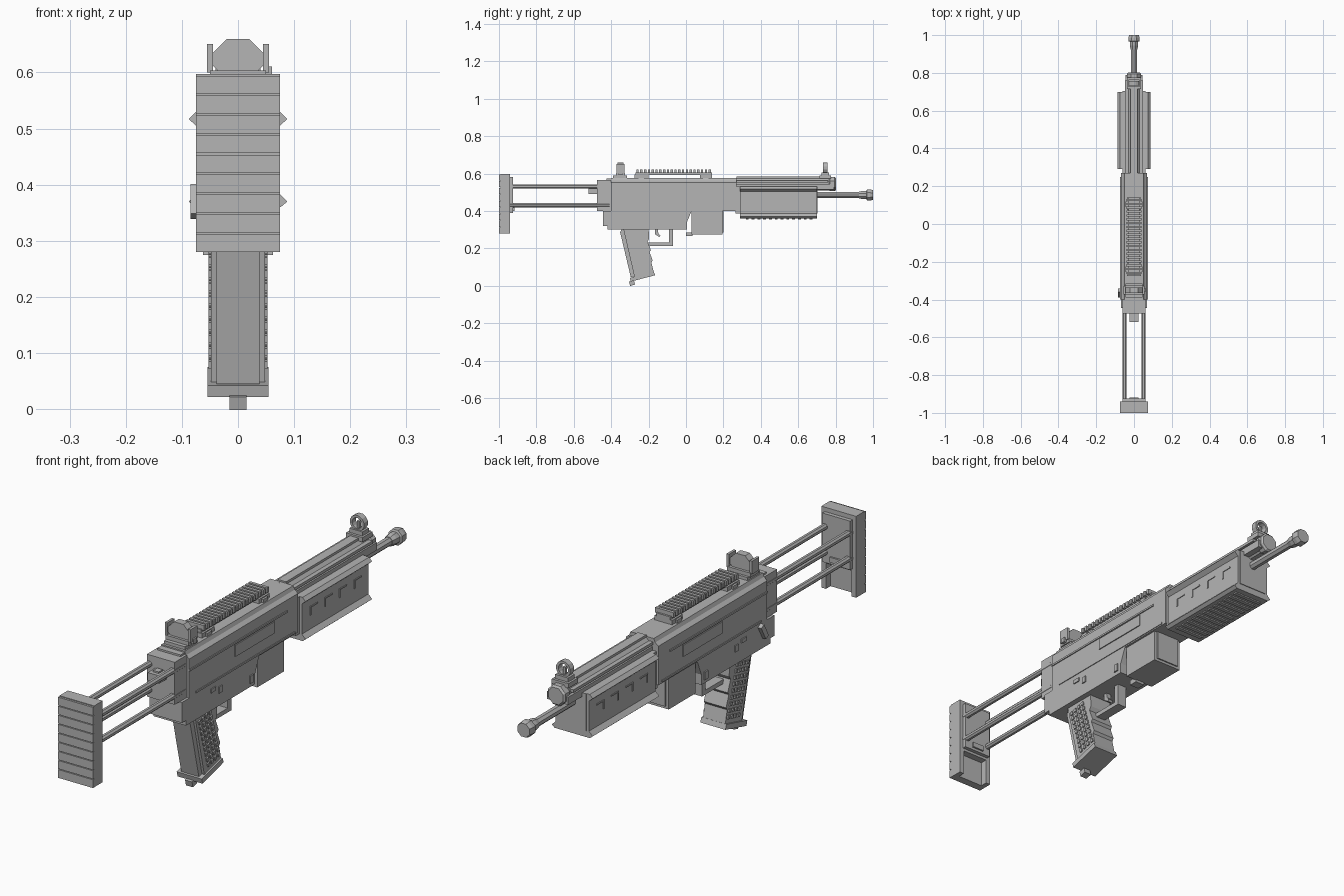
import bpy, bmesh, math
from mathutils import Vector, Matrix

grey = bpy.data.materials.new("grey")
grey.diffuse_color = (0.46, 0.46, 0.46, 1)


def finish(name, bm):
    bmesh.ops.recalc_face_normals(bm, faces=bm.faces)
    me = bpy.data.meshes.new(name)
    bm.to_mesh(me)
    bm.free()
    me.materials.append(grey)
    ob = bpy.data.objects.new(name, me)
    bpy.context.collection.objects.link(ob)
    return ob


def add_box(bm, x0, x1, y0, y1, z0, z1, rot=None):
    m = Matrix.Translation(((x0 + x1) / 2, (y0 + y1) / 2, (z0 + z1) / 2))
    if rot:
        m = m @ Matrix.Rotation(rot, 4, 'X')
    m = m @ Matrix.Diagonal((x1 - x0, y1 - y0, z1 - z0, 1))
    bmesh.ops.create_cube(bm, size=1, matrix=m)


def boxes(name, items):
    bm = bmesh.new()
    for it in items:
        add_box(bm, *it)
    return finish(name, bm)


def sides(*b):
    """Box on the +x side and its mirror image."""
    return [b, (-b[1], -b[0]) + b[2:]]


def prism(name, pts, a, b, axis):
    """Extrude a profile: axis 'X' takes (y, z), axis 'Y' takes (x, z)."""
    bm = bmesh.new()
    co = (lambda p, t: (t, p[0], p[1])) if axis == 'X' else (lambda p, t: (p[0], t, p[1]))
    lo = [bm.verts.new(co(p, a)) for p in pts]
    hi = [bm.verts.new(co(p, b)) for p in pts]
    bm.faces.new(lo)
    bm.faces.new(hi)
    n = len(pts)
    for i in range(n):
        j = (i + 1) % n
        bm.faces.new((lo[i], lo[j], hi[j], hi[i]))
    return finish(name, bm)


def lathe(name, x, z, rings, n):
    """Faceted bar along y from (y, radius) rings, flat side up."""
    bm = bmesh.new()
    loops = []
    for y, r in rings:
        ang = [2 * math.pi * (i + .5) / n for i in range(n)]
        loops.append([bm.verts.new((x + r * math.sin(a), y, z + r * math.cos(a))) for a in ang])
    for p, q in zip(loops, loops[1:]):
        for i in range(n):
            j = (i + 1) % n
            bm.faces.new((p[i], p[j], q[j], q[i]))
    bm.faces.new(loops[0])
    bm.faces.new(loops[-1])
    return finish(name, bm)


# Stock: ribbed butt pad, inner plate and four rods
pitch = 0.317 / 9
boxes("butt_pad", [(-.075, .075, -1, -.985, .28 + i * pitch, .28 + (i + 1) * pitch - .003)
                   for i in range(9)])
boxes("butt_plate", [(-.075, .075, -.992, -.968, .28, .597), (-.075, .075, -.97, -.94, .38, .597)]
      + sides(.055, .075, -.97, -.94, .28, .38))
boxes("butt_inner_plate", [(-.06, .06, -.965, -.925, .39, .58), (-.025, .025, -.93, -.918, .40, .42)])
for x in (-.05, .05):
    for z in (.43, .53):
        lathe("stock_rod", x, z, [(-.94, .012), (-.41, .012)], 8)

# Receiver
prism("receiver", [(-.42, .30), (.005, .30), (.005, .34), (.03, .40), (.27, .40), (.27, .552),
                   (-.40, .552), (-.40, .40), (-.445, .40), (-.445, .32), (-.42, .32)],
      -.07, .07, 'X')
prism("receiver_top", [(-.07, .552), (.07, .552), (.056, .563), (.05, .577), (-.05, .577),
                       (-.056, .563)], -.40, .27, 'Y')
boxes("receiver_rear", [(-.06, .06, -.475, -.40, .40, .565), (-.05, .05, -.425, -.39, .56, .572),
                        (-.025, .025, -.52, -.47, .49, .52), (-.012, .012, -.505, -.48, .515, .526)])
boxes("receiver_side_panels",
      sides(.069, .074, -.40, .20, .505, .512) + sides(.069, .073, -.36, .25, .405, .412)
      + sides(.069, .074, -.12, .12, .455, .50) + sides(.069, .075, -.03, -.01, .315, .345)
      + sides(.069, .074, -.27, -.24, .37, .385) + sides(.069, .074, -.22, -.20, .35, .375))
boxes("selector_lever", [(-.085, -.069, -.375, -.355, .34, .40, -.5)])
boxes("magazine", [(-.062, .062, .03, .195, .275, .41), (-.02, .02, 0, .035, .265, .285),
                   (-.05, .05, .19, .20, .285, .40)])

# Handguard with pointed side fins, vents and underside slats
fins = [(.06, .53), (.075, .53), (.088, .517), (.072, .503), (.072, .386), (.088, .37), (.076, .36)]
prism("handguard", fins + [(-x, z) for x, z in reversed(fins)], .29, .70, 'Y')
boxes("handguard_core", [(-.062, .062, .265, .703, .385, .53), (-.045, .045, .27, .79, .515, .545)])
boxes("handguard_slats", [(-.06, .06, .32 + i * .031, .335 + i * .031, .355, .365) for i in range(12)])
vents = []
for i in range(4):
    y = .34 + i * .09
    vents += sides(.071, .075, y, y + .045, .47, .475) + sides(.071, .075, y, y + .005, .44, .475)
boxes("handguard_vents", vents)

# Gas tube, its ribs, barrel and muzzle
lathe("gas_tube", 0, .543, [(.26, .037), (.765, .037), (.77, .041), (.795, .041), (.802, .034)], 8)
boxes("gas_tube_ribs", [(-.018, .018, .27, .74, .574, .583)] + sides(.03, .047, .27, .76, .552, .563))
lathe("barrel", 0, .485, [(.68, .017), (.95, .017)], 8)
lathe("muzzle", 0, .485, [(.925, .019), (.945, .024), (.965, .024), (.968, .032), (.985, .032),
                          (1, .028)], 8)

# Toothed accessory rail on feet
boxes("rail", [(-.03, .03, -.27, .14, .592, .606), (-.038, .038, -.275, -.20, .575, .594),
               (-.038, .038, .075, .14, .575, .594)]
      + sides(.036, .046, -.255, -.225, .576, .59) + sides(.036, .046, .09, .12, .576, .59)
      + [(-.04, .04, -.265 + i * .0203, -.253 + i * .0203, .602, .622) for i in range(20)])

# Rear sight: octagonal block between two ears
octo = [(-.045, .613), (-.03, .597), (.03, .597), (.045, .613), (.045, .635), (.02, .66),
        (-.02, .66), (-.045, .635)]
prism("rear_sight", octo, -.365, -.335, 'Y')
boxes("rear_sight_base", [(-.045, .045, -.39, -.315, .575, .589), (-.05, .05, -.375, -.325, .587, .604),
                          (.045, .061, -.36, -.34, .592, .611)]
      + sides(.045, .055, -.372, -.328, .60, .651))

# Front sight: ring around a post
bm = bmesh.new()
rings = []
for y in (.732, .756):
    for r in (.031, .021):
        rings.append([bm.verts.new((r * math.sin(a), y, .63 + r * math.cos(a)))
                      for a in [2 * math.pi * (i + .5) / 12 for i in range(12)]])
for p, q in ((0, 1), (2, 3), (0, 2), (1, 3)):
    for i in range(12):
        j = (i + 1) % 12
        bm.faces.new((rings[p][i], rings[p][j], rings[q][j], rings[q][i]))
finish("front_sight_ring", bm)
boxes("front_sight_base", [(-.036, .036, .715, .775, .572, .59), (-.028, .028, .725, .765, .588, .606),
                           (-.005, .005, .738, .75, .60, .636)])

# Pistol grip with finger steps on its front edge
prism("grip", [(-.335, .305), (-.275, .045), (-.172, .07), (-.185, .125), (-.178, .135),
               (-.195, .18), (-.188, .19), (-.206, .235), (-.197, .25), (-.20, .305)],
      -.048, .048, 'X')
prism("grip_back_strap", [(-.352, .285), (-.345, .30), (-.325, .30), (-.27, .05), (-.295, .045)],
      -.038, .038, 'X')
prism("grip_base", [(-.295, .022), (-.165, .056), (-.172, .075), (-.30, .042)], -.054, .054, 'X')
boxes("grip_nub", [(-.015, .015, -.302, -.275, .002, .026, .26)])
studs = []
for row in range(9):
    for col in range(4):
        t = row / 8
        y = -.308 + .055 * t + col * .021
        z = .265 - .185 * t + col * .005
        studs += sides(.047, .053, y - .006, y + .006, z - .007, z + .007, .25)
boxes("grip_studs", studs)

# Trigger and guard
boxes("trigger_guard", [(-.02, .02, -.225, -.07, .213, .23), (-.02, .02, -.092, -.07, .22, .305)])
prism("trigger", [(-.165, .305), (-.15, .305), (-.148, .28), (-.137, .268), (-.142, .26),
                  (-.165, .275)], -.01, .01, 'X')
